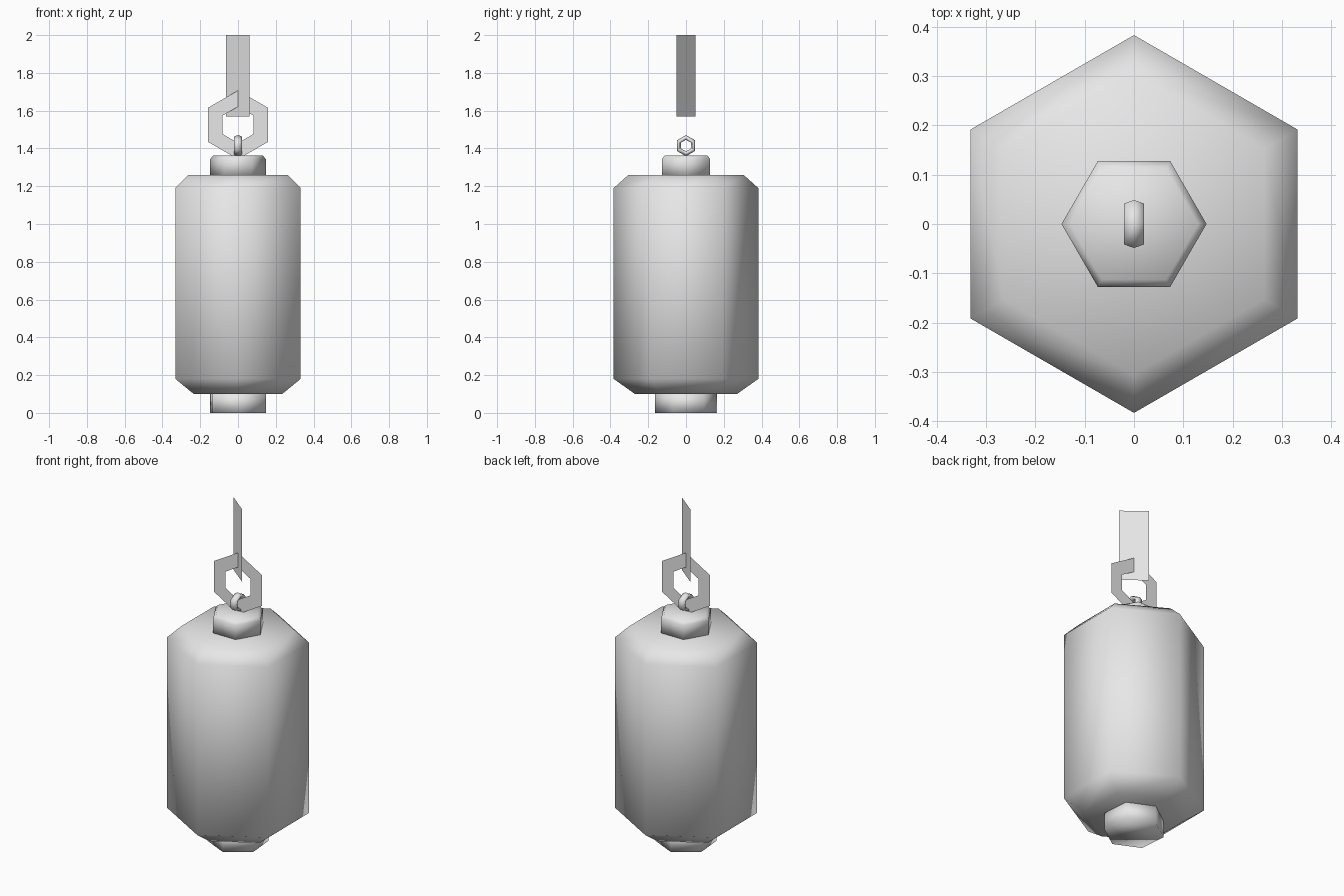
import bpy
from math import cos, sin, radians, tau

cube = bpy.data.objects.get("Cube")
if cube:
    bpy.data.objects.remove(cube, do_unlink=True)

# Single grey finish
grey = bpy.data.materials.new("plain grey")
grey.use_nodes = True
COLOR = (0.8, 0.8, 0.8, 1)
grey.diffuse_color = COLOR
grey.node_tree.nodes["Principled BSDF"].inputs["Base Color"].default_value = COLOR

SIDES = 6


def make(name, verts, faces, smooth=False):
    mesh = bpy.data.meshes.new(name)
    mesh.from_pydata(verts, [], faces)
    mesh.materials.append(grey)
    for poly in mesh.polygons:
        poly.use_smooth = smooth
    obj = bpy.data.objects.new(name, mesh)
    bpy.context.collection.objects.link(obj)
    return obj


def hexagon(radius, turn):
    """Corner positions of a hexagon in a plane."""
    angles = [radians(turn) + tau * i / SIDES for i in range(SIDES)]
    return [(radius * cos(a), radius * sin(a)) for a in angles]


def bridge(a, b):
    """Quads joining ring number a to ring number b."""
    faces = []
    for i in range(SIDES):
        j = (i + 1) % SIDES
        faces.append((a * SIDES + i, a * SIDES + j, b * SIDES + j, b * SIDES + i))
    return faces


def hex_solid(name, profile, turn):
    """Closed smooth solid from (radius, height) rings."""
    verts = [(x, y, z) for r, z in profile for x, y in hexagon(r, turn)]
    last = len(profile) - 1
    faces = [f for k in range(last) for f in bridge(k, k + 1)]
    faces.append(tuple(reversed(range(SIDES))))
    faces.append(tuple(range(last * SIDES, (last + 1) * SIDES)))
    return make(name, verts, faces, smooth=True)


# Weight body with chamfered ends, and its two caps
hex_solid("body", [(0.27, 0.10), (0.383, 0.18), (0.383, 1.19), (0.305, 1.26)], 90)
hex_solid("bottom_cap", [(0.165, 0), (0.165, 0.11)], -25)
hex_solid("top_cap", [(0.147, 1.25), (0.147, 1.345), (0.13, 1.363)], 0)

# Small eyelet standing across the top cap
section = [(0.056, 0), (0.048, 0.02), (0.038, 0.02), (0.031, 0), (0.038, -0.02), (0.048, -0.02)]
eyelet_verts = [(x, y, 1.415 + z) for r, x in section for y, z in hexagon(r, 90)]
eyelet_faces = [f for k in range(len(section)) for f in bridge((k + 1) % len(section), k)]
make("eyelet", eyelet_verts, eyelet_faces, smooth=True)

# Flat chain link
link_verts = [(x, 0, 1.525 + z) for r in (0.182, 0.096) for x, z in hexagon(r, 90)]
make("chain_link", link_verts, bridge(0, 1))

# Flat strap hanging diagonally through the link
left, right = (-0.064, 0.05), (0.062, -0.05)
make("strap", [(*left, 1.57), (*right, 1.57), (*right, 2), (*left, 2)], [(0, 1, 2, 3)])
